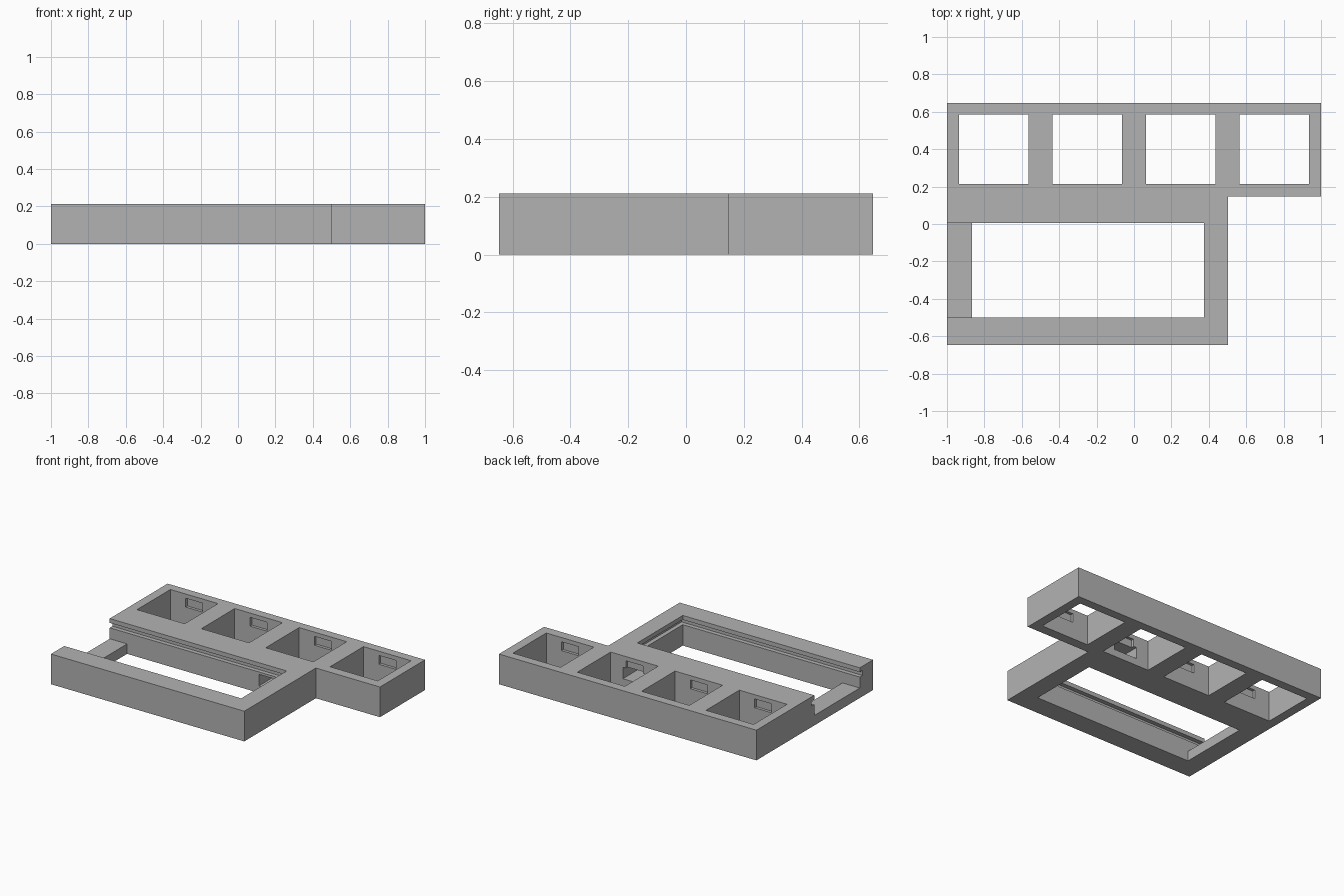
import bpy
import bmesh

cube = bpy.data.objects.get("Cube")
if cube:
    bpy.data.objects.remove(cube, do_unlink=True)

HEIGHT = 0.212
BACK, FRONT = 0.647, -0.647
KEY_Y, KEY_HALF = 0.4, 0.185

grey = bpy.data.materials.new("matte grey")
grey.use_nodes = True
grey.diffuse_color = (0.45, 0.45, 0.45, 1)
grey.node_tree.nodes["Principled BSDF"].inputs["Base Color"].default_value = (0.45, 0.45, 0.45, 1)


def prism(name, outline, z0, z1):
    """Extrude a flat outline from z0 up to z1."""
    bm = bmesh.new()
    face = bm.faces.new([bm.verts.new((x, y, z0)) for x, y in outline])
    up = bmesh.ops.extrude_face_region(bm, geom=[face])["geom"]
    verts = [v for v in up if isinstance(v, bmesh.types.BMVert)]
    bmesh.ops.translate(bm, verts=verts, vec=(0, 0, z1 - z0))
    bmesh.ops.recalc_face_normals(bm, faces=bm.faces)
    mesh = bpy.data.meshes.new(name)
    bm.to_mesh(mesh)
    bm.free()
    mesh.materials.append(grey)
    obj = bpy.data.objects.new(name, mesh)
    bpy.context.collection.objects.link(obj)
    return obj


def cut(body, x0, x1, y0, y1, z0, z1):
    """Remove a box from the body."""
    cutter = prism("cutter", [(x0, y0), (x1, y0), (x1, y1), (x0, y1)], z0, z1)
    cutter.hide_render = True
    mod = body.modifiers.new("cut", "BOOLEAN")
    mod.operation = "DIFFERENCE"
    mod.solver = "EXACT"
    mod.object = cutter
    bpy.context.view_layer.objects.active = body
    bpy.ops.object.modifier_apply(modifier=mod.name)
    bpy.data.objects.remove(cutter, do_unlink=True)


# L-shaped case body
case = prism("case", [(-1, FRONT), (0.502, FRONT), (0.502, 0.147),
                      (1, 0.147), (1, BACK), (-1, BACK)], 0, HEIGHT)

# Board bay, open through the floor, with a low sill on its open side
cut(case, -0.865, 0.375, -0.5, 0.005, -0.1, 0.4)
cut(case, -1.1, 0.375, -0.5, 0.005, 0.07, 0.4)

# Groove for the board around the three walls of the bay
cut(case, -1.1, 0.405, -0.53, 0.035, 0.147, 0.182)

# Square switch holes with clip notches in their front and back walls
for x in (-0.75, -0.25, 0.25, 0.75):
    cut(case, x - KEY_HALF, x + KEY_HALF, KEY_Y - KEY_HALF, KEY_Y + KEY_HALF, -0.1, 0.4)
    reach = KEY_HALF + 0.02
    cut(case, x - 0.066, x + 0.066, KEY_Y - reach, KEY_Y + reach, 0.12, 0.182)

# Wire channel from the bay to one switch hole
cut(case, 0.16, 0.34, -0.1, 0.3, 0.05, 0.13)
